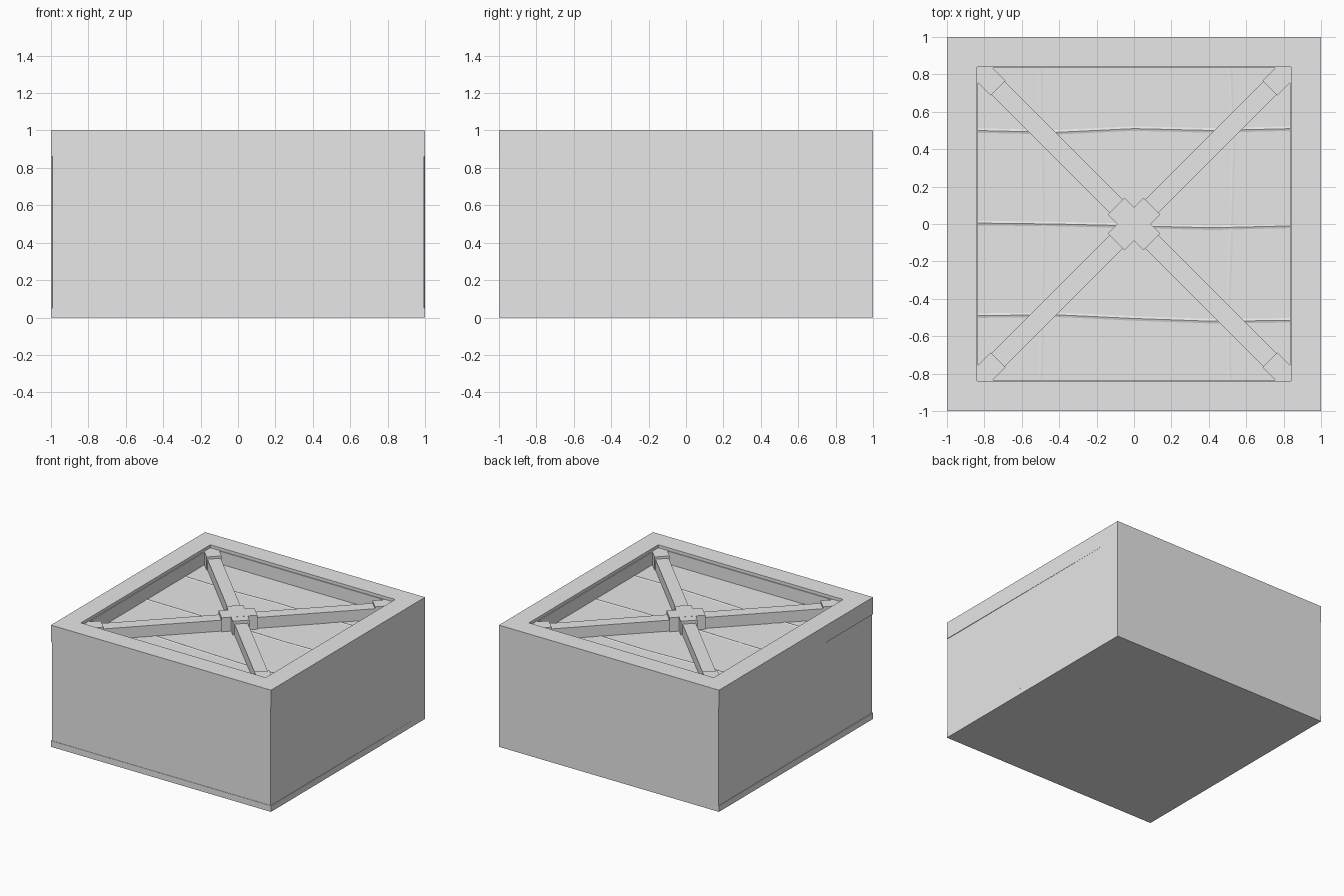
import bpy, bmesh, math
from mathutils import Matrix, Vector

cube = bpy.data.objects.get("Cube")
if cube:
    bpy.data.objects.remove(cube, do_unlink=True)

grey = bpy.data.materials.new("plain grey")
grey.use_nodes = True
grey.diffuse_color = (0.8, 0.8, 0.8, 1)
grey.node_tree.nodes["Principled BSDF"].inputs["Base Color"].default_value = (0.8, 0.8, 0.8, 1)

FLOOR = 0.87
INNER = 0.84


def finish(name, bm):
    bmesh.ops.recalc_face_normals(bm, faces=bm.faces)
    mesh = bpy.data.meshes.new(name)
    bm.to_mesh(mesh)
    bm.free()
    mesh.materials.append(grey)
    obj = bpy.data.objects.new(name, mesh)
    bpy.context.collection.objects.link(obj)
    return obj


def prism(name, outline, z0, z1):
    bm = bmesh.new()
    face = bm.faces.new([bm.verts.new((x, y, z0)) for x, y in outline])
    top = bmesh.ops.extrude_face_region(bm, geom=[face])["geom"]
    verts = [v for v in top if isinstance(v, bmesh.types.BMVert)]
    bmesh.ops.translate(bm, verts=verts, vec=(0, 0, z1 - z0))
    return finish(name, bm)


def square(r):
    return [(-r, -r), (r, -r), (r, r), (-r, r)]


def bar(name, length, width, z0, z1, angle, along=0):
    """Box lying along a turned axis, shifted by 'along' on that axis."""
    bm = bmesh.new()
    bmesh.ops.create_cube(bm, size=1)
    bmesh.ops.scale(bm, verts=bm.verts, vec=(length, width, z1 - z0))
    bmesh.ops.translate(bm, verts=bm.verts, vec=(along, 0, (z0 + z1) / 2))
    bmesh.ops.rotate(bm, verts=bm.verts, matrix=Matrix.Rotation(angle, 3, "Z"))
    return finish(name, bm)


def square_frame(name, profile):
    """Sweep a closed (half width, height) profile round a square."""
    bm = bmesh.new()
    rings = [[bm.verts.new((x, y, z)) for x, y in square(r)] for r, z in profile]
    for i, ring in enumerate(rings):
        nxt = rings[(i + 1) % len(rings)]
        for k in range(4):
            m = (k + 1) % 4
            bm.faces.new((ring[k], ring[m], nxt[m], nxt[k]))
    return finish(name, bm)


def seam(name, offsets, height, along_y=False):
    """Low wavy ridge across the floor."""
    bm = bmesh.new()
    rows = []
    for i, off in enumerate(offsets):
        t = -INNER + 2 * INNER * i / (len(offsets) - 1)
        row = []
        for side, h in ((-0.012, 0), (0, height), (0.012, 0)):
            x, y = (off + side, t) if along_y else (t, off + side)
            row.append(bm.verts.new((x, y, FLOOR + h)))
        rows.append(row)
    for a, b in zip(rows, rows[1:]):
        for k in range(2):
            bm.faces.new((a[k], a[k + 1], b[k + 1], b[k]))
    obj = finish(name, bm)
    if obj.data.polygons[0].normal.z < 0:
        obj.data.flip_normals()


# Box: base plate, slightly set-back walls, floor of the tray and top rim
prism("base_plate", square(1), 0, 0.05)
prism("walls", [(-0.993, -0.997), (0.995, -0.997), (1, 1), (-0.997, 1)], 0.05, 0.86)
prism("tray_floor", square(INNER), 0.86, FLOOR)
square_frame("top_rim", [(1, 0.86), (1, 1), (INNER, 1), (INNER, 0.975),
                         (0.833, 0.975), (0.833, 0.86)])

# Floor seams
for i, offs in enumerate([(0.5, 0.49, 0.51, 0.5, 0.51),
                          (0.005, 0, -0.01, -0.02, -0.01),
                          (-0.49, -0.485, -0.505, -0.52, -0.515)]):
    seam(f"floor_seam_{i + 1}", offs, 0.004)
seam("cross_seam_left", (0.51, 0.505, 0.52, 0.53, 0.515), 0.002, True)
seam("cross_seam_right", (-0.5, -0.49, -0.485, -0.495, -0.5), 0.002, True)

# Crossed braces with a centre block
for i, a in enumerate((math.pi / 4, -math.pi / 4)):
    bar(f"brace_{i + 1}", 2.2, 0.1, FLOOR, 0.96 - i * 0.001, a)
    bar(f"centre_block_{i + 1}", 0.27, 0.127, FLOOR, 0.985 - i * 0.001, a)

# Corner caps, trimmed to fit inside the rim
c, w, n = INNER - 0.004, 0.08, 0.15
for k in range(4):
    rot = Matrix.Rotation(k * math.pi / 2, 2)
    outline = [(c, c), (c - w, c), (c - n - w / 2 + 0.04, c - n + w / 2 + 0.04),
               (c - n + w / 2 + 0.04, c - n - w / 2 + 0.04), (c, c - w)]
    prism(f"corner_cap_{k + 1}", [rot @ Vector(p) for p in outline], FLOOR, 0.978)
